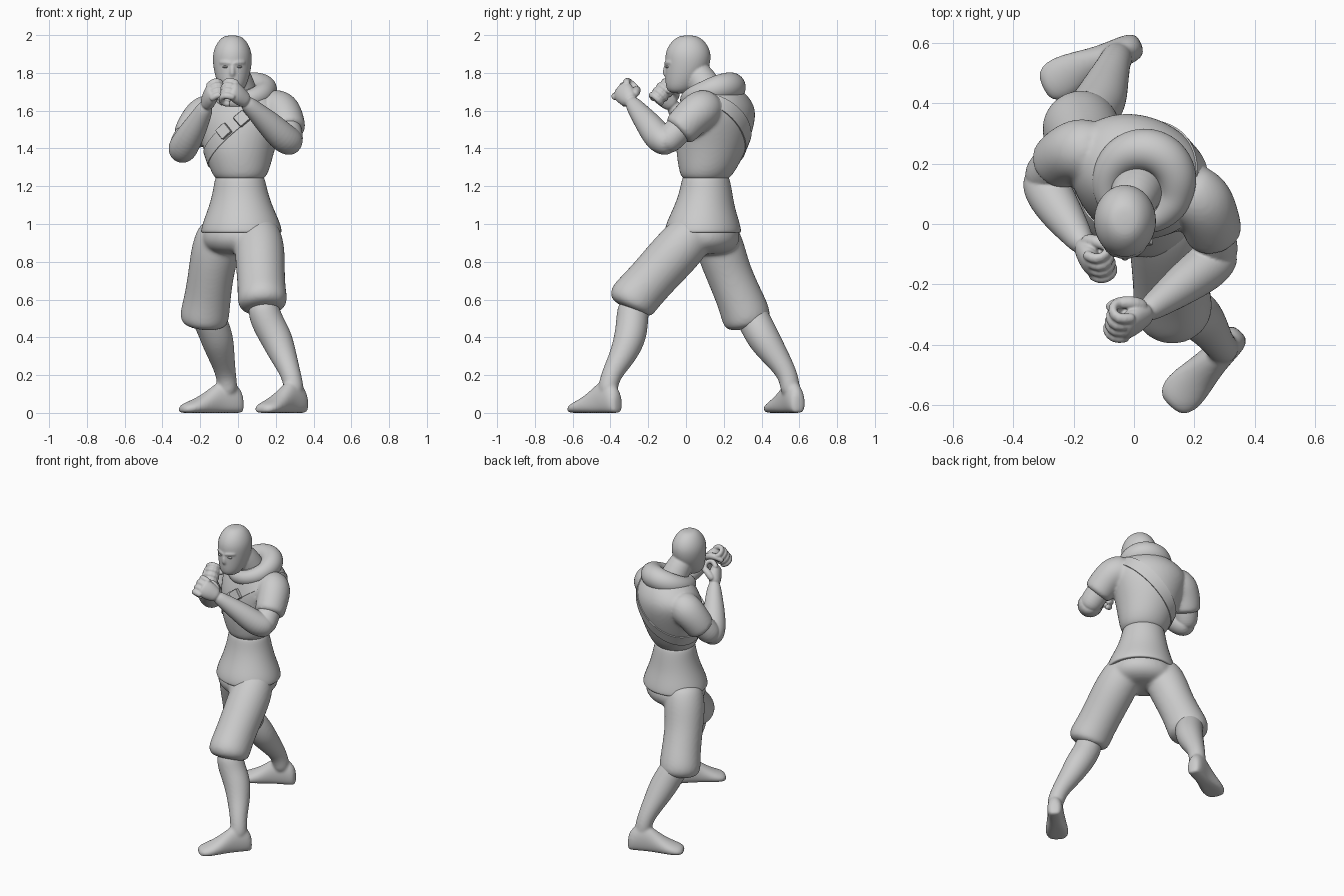
import bpy
from math import sin, cos, pi, radians
from mathutils import Vector as V, Matrix
from mathutils.bvhtree import BVHTree

if "Cube" in bpy.data.objects:
    bpy.data.objects.remove(bpy.data.objects["Cube"])

N = 12
YAW = radians(-26)                                # the body is turned, left side forward
LAT = V((cos(YAW), sin(YAW), 0))
FWD = V((sin(YAW), -cos(YAW), 0))
UP = V((0, 0, 1))


def oval(c, u, v, a, b):
    """Ring of N points; slightly enlarged to make up for subdivision shrink."""
    k = 1 / 0.96
    return [V(c) + u * a * k * cos(2 * pi * i / N) + v * b * k * sin(2 * pi * i / N) for i in range(N)]


def loft(name, rings, closed=False, level=2):
    n, m = len(rings[0]), len(rings)
    faces = []
    for j in range(m if closed else m - 1):
        k = (j + 1) % m
        for i in range(n):
            h = (i + 1) % n
            faces.append((j * n + i, j * n + h, k * n + h, k * n + i))
    if not closed:
        faces += [tuple(range(n))[::-1], tuple(range((m - 1) * n, m * n))]
    me = bpy.data.meshes.new(name)
    me.from_pydata([p for r in rings for p in r], [], faces)
    me.polygons.foreach_set("use_smooth", [True] * len(faces))
    ob = bpy.data.objects.new(name, me)
    bpy.context.collection.objects.link(ob)
    if level:
        s = ob.modifiers.new("smooth", "SUBSURF")
        s.levels = s.render_levels = level
    bpy.ops.object.select_all(action='DESELECT')
    bpy.context.view_layer.objects.active = ob
    ob.select_set(True)
    bpy.ops.object.mode_set(mode='EDIT')
    bpy.ops.mesh.select_all(action='SELECT')
    bpy.ops.mesh.normals_make_consistent(inside=False)
    bpy.ops.object.mode_set(mode='OBJECT')
    return ob


def tube(name, pts, closed=False, tip=0.6, level=2):
    """Round tube through (x, y, z, radius) points, with rounded ends."""
    c = [V(p[:3]) for p in pts]
    r = [p[3] for p in pts]
    m = len(c)
    rings, u = [], None
    for i in range(m):
        a, b = (c[i - 1], c[(i + 1) % m]) if closed else (c[max(i - 1, 0)], c[min(i + 1, m - 1)])
        t = (b - a).normalized()
        u = u or t.orthogonal()
        u = (u - t * u.dot(t)).normalized()
        v = t.cross(u)
        if i == 0 and not closed:
            rings.append(oval(c[i] - t * r[i] * tip, u, v, r[i] * .6, r[i] * .6))
        rings.append(oval(c[i], u, v, r[i], r[i]))
        if i == m - 1 and not closed:
            rings.append(oval(c[i] + t * r[i] * tip, u, v, r[i] * .6, r[i] * .6))
    return loft(name, rings, closed, level)


def stack(name, rows, u=LAT, v=FWD):
    """Horizontal ovals: (x, y, z, half width, half depth)."""
    return loft(name, [oval(p[:3], u, v, p[3], p[4]) for p in rows])


def blend(name, parts, voxel=.01, soften=6):
    """Melt overlapping parts into one smooth skin."""
    bpy.ops.object.select_all(action='DESELECT')
    for p in parts:
        p.select_set(True)
    bpy.context.view_layer.objects.active = parts[0]
    bpy.ops.object.convert(target='MESH')
    bpy.ops.object.join()
    ob = bpy.context.object
    ob.name = name
    r = ob.modifiers.new("remesh", "REMESH")
    r.mode, r.voxel_size, r.use_smooth_shade = 'VOXEL', voxel, True
    s = ob.modifiers.new("soften", "SMOOTH")
    s.factor, s.iterations = .5, soften
    return ob


# Tunic top: torso melted with the short sleeves
torso = stack("torso", [
    (.01, .105, 1.225, .115, .105), (.01, .105, 1.25, .14, .13), (.01, .115, 1.29, .16, .152),
    (.005, .13, 1.38, .187, .182), (.01, .145, 1.46, .21, .195), (.015, .16, 1.55, .24, .2),
    (.02, .17, 1.62, .245, .185), (.025, .165, 1.69, .185, .15), (.025, .15, 1.74, .1, .1)])
tree = BVHTree.FromObject(torso, bpy.context.evaluated_depsgraph_get())   # surface for the sash
sleeve_l = tube("sleeve_left", [
    (.17, .12, 1.62, .1), (.23, .075, 1.605, .106), (.25, .02, 1.555, .1),
    (.263, -.025, 1.505, .096), (.268, -.04, 1.49, .09)], tip=.12)
sleeve_r = tube("sleeve_right", [
    (-.12, .24, 1.6, .1), (-.185, .25, 1.575, .106), (-.225, .23, 1.52, .098),
    (-.252, .205, 1.465, .094), (-.26, .197, 1.45, .088)], tip=.12)
blend("tunic_top", [torso, sleeve_l, sleeve_r], .01, 8)

# Tunic skirt below the belt line
stack("tunic_skirt", [
    (.01, .105, 1.27, .12, .112), (.01, .105, 1.235, .136, .126), (.012, .105, 1.17, .147, .138),
    (.015, .097, 1.09, .172, .158), (.018, .09, 1.01, .207, .19), (.018, .09, .965, .219, .2),
    (.018, .09, .95, .214, .196), (.018, .09, .96, .18, .16)])

# Baggy pants
seat = stack("seat", [
    (.015, .095, 1.02, .18, .16), (.012, .093, .94, .211, .192), (.008, .098, .88, .2, .175),
    (0, .1, .835, .12, .11)])
leg_l = tube("leg_left", [
    (.1, .055, .97, .12), (.115, -.035, .87, .135), (.12, -.145, .75, .128),
    (.125, -.235, .65, .127), (.13, -.285, .595, .134), (.132, -.3, .565, .118)], tip=.15)
leg_r = tube("leg_right", [
    (-.09, .15, .97, .12), (-.12, .185, .86, .13), (-.143, .225, .74, .12),
    (-.162, .287, .6, .123), (-.178, .32, .51, .133), (-.182, .33, .468, .118)], tip=.15)
blend("pants", [seat, leg_l, leg_r], .01, 14)


# Feet: ovals along heel to toe, flattened on the ground
def foot(name, heel, toe):
    heel, toe = V(heel), V(toe)
    d = (toe - heel).normalized()
    s = UP.cross(d)
    rings = []
    for t, w, h in [(-.03, .026, .09), (.02, .044, .13), (.14, .05, .17), (.3, .05, .18), (.45, .055, .145),
                    (.62, .066, .1), (.8, .075, .068), (.93, .064, .052), (1, .038, .036)]:
        ring = oval(heel.lerp(toe, t) + UP * h * .4, s, UP, w, h * .6)
        for p in ring:
            p.z = max(p.z, 0)
        rings.append(ring)
    return loft(name, rings)


# Lower legs melted with the bare feet
shin_l = tube("shin_left", [
    (.13, -.28, .56, .085), (.155, -.285, .48, .085), (.205, -.295, .395, .086),
    (.245, -.34, .29, .069), (.283, -.4, .2, .051), (.298, -.415, .12, .055)])
shin_r = tube("shin_right", [
    (-.17, .34, .53, .088), (-.135, .375, .46, .088), (-.108, .415, .385, .087),
    (-.087, .475, .3, .07), (-.062, .543, .2, .051), (-.055, .553, .12, .055)])
blend("lower_leg_left", [shin_l, foot("foot_l", (.347, -.363, 0), (.118, -.605, 0))], .008, 9)
blend("lower_leg_right", [shin_r, foot("foot_r", (.015, .595, 0), (-.305, .455, 0))], .008, 9)


# Fists
def fist(w, d, n, s, g):
    w, d, n = V(w), V(d).normalized(), V(n)
    n = (n - d * n.dot(d)).normalized()
    l = d.cross(n) * s                            # thumb side

    def at(a, b, c, r):
        return (*(w + (d * a + l * b + n * c) * g), r * g)

    parts = [loft("palm", [oval(w + d * t * g, l, n, a * g, b * g) for t, a, b in
                           [(-.01, .034, .03), (.025, .044, .033), (.06, .052, .034), (.095, .05, .028), (.105, .035, .018)]])]
    for i in range(4):
        b = (i - 1.5) * .029
        k = 1 - .1 * abs(i - 2)
        parts.append(tube("finger", [
            at(.085, b, -.008, .016), at(.085 + .04 * k, b, .012, .0165), at(.085 + .035 * k, b, .045, .0155),
            at(.085, b, .062, .015), at(.06, b, .045, .015)], level=1))
    parts.append(tube("thumb", [at(.02, .035, .01, .021), at(.05, .052, .034, .019),
                                at(.075, .04, .06, .017), at(.085, .015, .075, .014)], level=1))
    return parts


# Arms: upper arm, forearm and fist as one skin
blend("arm_left", [
    tube("upper", [(.23, .08, 1.6, .07), (.26, -.03, 1.51, .075), (.275, -.1, 1.435, .076)]),
    tube("fore", [(.283, -.1, 1.43, .075), (.24, -.145, 1.455, .079), (.17, -.195, 1.525, .07),
                  (.09, -.255, 1.6, .051), (.048, -.285, 1.64, .041)])]
    + fist((.042, -.293, 1.65), (-.065, -.045, .055), (-.5, .5, -.3), -1, 1.15), .005, 2)
blend("arm_right", [
    tube("upper", [(-.2, .26, 1.57, .07), (-.26, .2, 1.47, .075), (-.297, .155, 1.405, .076)]),
    tube("fore", [(-.3, .15, 1.385, .075), (-.285, .105, 1.415, .079), (-.24, .035, 1.49, .07),
                  (-.19, -.035, 1.58, .051), (-.172, -.065, 1.62, .041)])]
    + fist((-.167, -.073, 1.63), (.04, -.085, .095), (.7, .4, -.2), 1, 1.12), .005, 2)

# Lowered hood as a thick collar, bulkier behind
hood = []
for i in range(14):
    a = 2 * pi * i / 14
    back = .5 - .5 * sin(a)
    p = V((.028, .13, 1.65 + .08 * back)) + LAT * .118 * cos(a) + FWD * .12 * sin(a)
    hood.append((*p, .045 + .03 * back))
tube("hood", hood, closed=True)

# Head, with neck, nose and brows
HX = -.03
parts = [
    tube("neck", [(.025, .145, 1.62, .095), (.01, .11, 1.72, .086), (-.018, .052, 1.81, .074)]),
    stack("skull", [
        (HX, .012, 1.999, .03, .034), (HX, .012, 1.985, .06, .068), (HX, .012, 1.95, .087, .102),
        (HX, .011, 1.905, .103, .121), (HX, .01, 1.86, .104, .12), (HX, .004, 1.815, .098, .114),
        (HX, -.01, 1.765, .086, .1), (HX, -.028, 1.715, .066, .078), (HX, -.036, 1.69, .036, .045)],
        V((1, 0, 0)), V((0, -1, 0))),
    tube("nose", [(HX, -.104, 1.845, .01), (HX, -.11, 1.815, .014), (HX, -.106, 1.79, .016)], level=1)]
for s in (1, -1):
    parts.append(tube("brow", [(HX + s * .008, -.107, 1.85, .01), (HX + s * .035, -.101, 1.856, .011),
                               (HX + s * .062, -.083, 1.855, .009)], level=1))
blend("head", parts, .006, 5)
for s, side in ((1, "left"), (-1, "right")):
    bpy.ops.mesh.primitive_uv_sphere_add(segments=16, ring_count=10, location=(HX + s * .035, -.096, 1.832))
    bpy.context.object.name = "eye_" + side
    bpy.context.object.scale = (.017, .013, .007)
    bpy.ops.object.shade_smooth()

# Sash wrapped over the torso, from left shoulder to right waist
slope = radians(42)
S = LAT * cos(slope) + UP * sin(slope)
W = S.cross(FWD)
mid = V((.01, .15, 1.48))
band = []
for i in range(60):
    a = 2 * pi * i / 60
    d = S * cos(a) + FWD * sin(a)
    lo, hi = (tree.ray_cast(mid + W * k, d)[0] for k in (-.035, .035))
    band.append([lo - d * .01, lo + d * .006, hi + d * .006, hi - d * .01])
loft("sash", band, closed=True, level=0)
bpy.ops.object.shade_smooth_by_angle()

# Two square pouches on the sash
for i, (x, z) in enumerate(((-.07, 1.49), (.02, 1.555))):
    hit, nor = tree.ray_cast(V((x, -1, z)), V((0, 1, 0)))[:2]
    side = (S - nor * S.dot(nor)).normalized()
    rot = Matrix((side, nor.cross(side), nor)).transposed().to_4x4()
    bpy.ops.mesh.primitive_cube_add(size=1)
    ob = bpy.context.object
    ob.name = f"pouch_{i + 1}"
    ob.matrix_world = Matrix.Translation(hit + nor * .01) @ rot @ Matrix.Diagonal((.065, .065, .035, 1))
    bv = ob.modifiers.new("bevel", "BEVEL")
    bv.width, bv.segments = .1, 2
